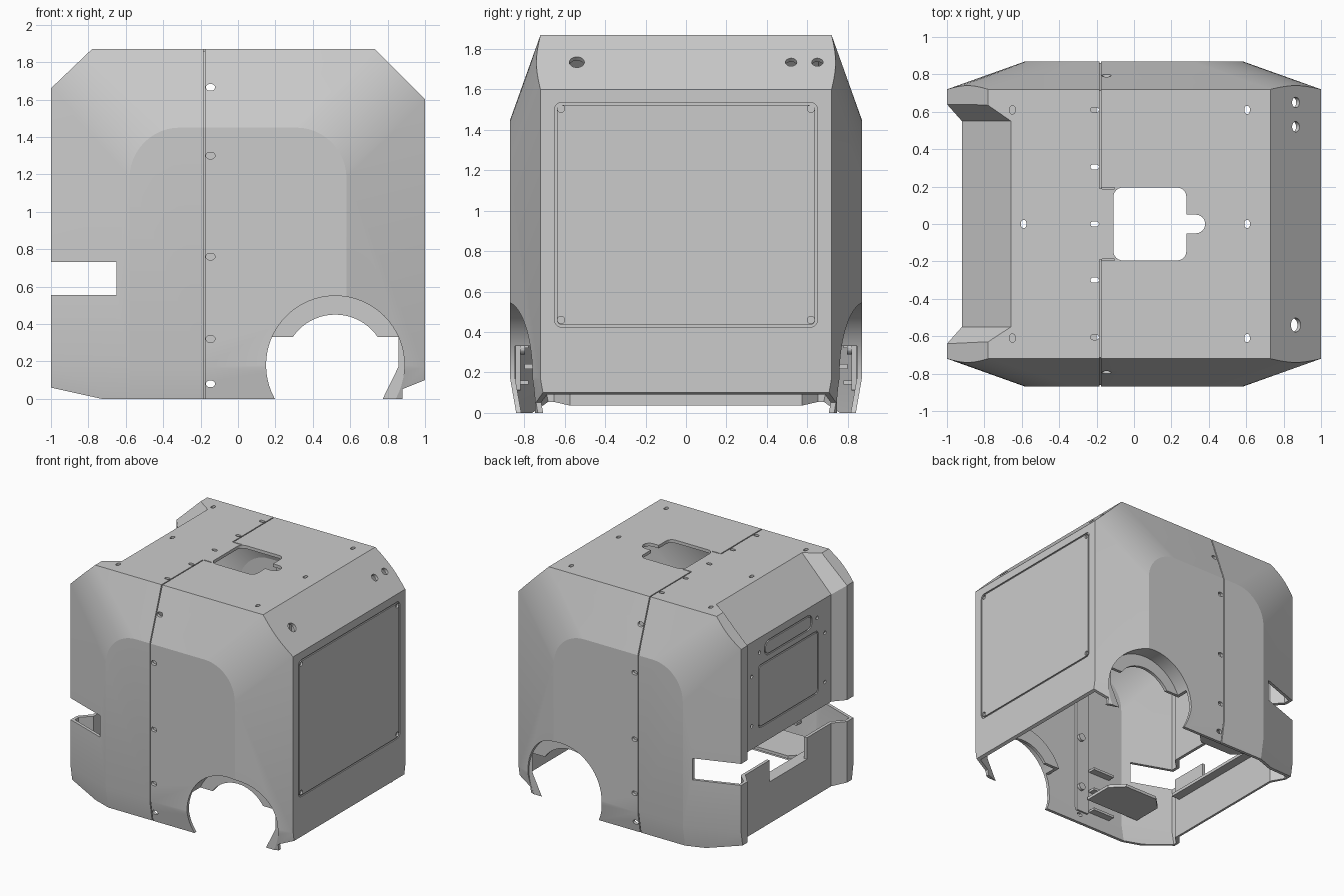
import bpy, bmesh, math
from mathutils import Vector as V

if "Cube" in bpy.data.objects:
    bpy.data.objects.remove(bpy.data.objects["Cube"])

X, Y, Z = V((1, 0, 0)), V((0, 1, 0)), V((0, 0, 1))
T = 0.025  # shell thickness


def loft(bm, rings, closed=False):
    """Skin a list of rings; cap the ends, or join last to first when closed."""
    vs = [[bm.verts.new(p) for p in r] for r in rings]
    n = len(vs[0])
    pairs = list(zip(vs, vs[1:])) + ([(vs[-1], vs[0])] if closed else [])
    for a, b in pairs:
        for i in range(n):
            j = (i + 1) % n
            bm.faces.new((a[i], a[j], b[j], b[i]))
    if not closed:
        bm.faces.new(vs[0])
        bm.faces.new(vs[-1])


def rrect(w, h, r, seg=6):
    """Rounded rectangle outline from half sizes."""
    return [(sx * (w - r) + r * math.cos(a), sy * (h - r) + r * math.sin(a))
            for k, (sx, sy) in enumerate(((1, 1), (-1, 1), (-1, -1), (1, -1)))
            for a in (math.pi / 2 * (k + i / seg) for i in range(seg + 1))]


def circle(r, n=48):
    return [(r * math.cos(2 * math.pi * i / n), r * math.sin(2 * math.pi * i / n)) for i in range(n)]


def prism(bm, pts, o, u, v, d):
    """Extrude an outline by +-d around origin o in the plane u, v."""
    n, o = u.cross(v).normalized(), V(o)
    loft(bm, [[o + u * a + v * b + n * s for a, b in pts] for s in (-d, d)])


def groove(bm, w, h, r, o, u, v, d, g=0.006):
    """Thin rectangular frame used to score panel lines."""
    n, o = u.cross(v).normalized(), V(o)
    loft(bm, [[o + u * a + v * b + n * s for a, b in rrect(w + e, h + e, r + e)]
              for e, s in ((g, -d), (g, d), (-g, d), (-g, -d))], True)


def box(bm, x0, x1, y0, y1, z0, z1):
    loft(bm, [[(x0, y0, z), (x1, y0, z), (x1, y1, z), (x0, y1, z)] for z in (z0, z1)])


def make(name, build):
    bm = bmesh.new()
    build(bm)
    bmesh.ops.recalc_face_normals(bm, faces=bm.faces)
    me = bpy.data.meshes.new(name)
    bm.to_mesh(me)
    bm.free()
    ob = bpy.data.objects.new(name, me)
    bpy.context.collection.objects.link(ob)
    return ob


def cut(ob, cutter):
    m = ob.modifiers.new("cut", 'BOOLEAN')
    m.object, m.operation, m.solver = cutter, 'DIFFERENCE', 'EXACT'
    bpy.context.view_layer.objects.active = ob
    bpy.ops.object.modifier_apply(modifier=m.name)
    bpy.data.objects.remove(cutter)


def body(t, zb):
    """Closed body volume inset by t: flat rounded side fields blended to a chamfered rim."""
    def build(bm):
        R, n, c = 0.27, 12, 0.41 * t
        flat, rim = [(0.58, 0.17, 0)], [(1 - t, 0.17, 0)]
        ends = (((1 - t, 1.6 - c), (0.73 - c, 1.87 - t)), ((-0.78 + c, 1.87 - t), (-1 + t, 1.66 - c)))
        for k, (p, q) in enumerate(ends):
            for i in range(n + 1):
                s = i / n
                a = math.pi / 2 * (k + s)
                flat.append(((0.31, -0.31)[k] + R * math.cos(a), 1.18 + R * math.sin(a), 0))
                rim.append((p[0] + (q[0] - p[0]) * s, p[1] + (q[1] - p[1]) * s, 0.02 * math.sin(math.pi * s)))
        flat.append((-0.58, 0.17, 0))
        rim.append((-1 + t, 0.17, 0))
        row = lambda pts, y, s: [bm.verts.new((x, s * (y + e), z)) for x, z, e in pts]
        A, B = {}, {}
        for s in (1, -1):
            A[s], B[s] = row(flat, 0.87 - t, s), row(rim, 0.72 - 0.7 * t, s)
            bm.faces.new(A[s])
        for a, b in ((A[1], B[1]), (B[1], B[-1]), (B[-1], A[-1])):
            for i in range(len(a) - 1):
                bm.faces.new((a[i], a[i + 1], b[i + 1], b[i]))
        # tucked-in skirt
        top = [A[1][0], A[1][-1], B[1][-1], B[-1][-1], A[-1][-1], A[-1][0], B[-1][0], B[1][0]]
        k = 0.03 * (0.17 - zb) / 0.17
        low = [bm.verts.new((v.co.x, v.co.y - math.copysign(k, v.co.y), zb)) for v in top]
        for i in range(8):
            j = (i + 1) % 8
            bm.faces.new((top[i], top[j], low[j], low[i]))
        bm.faces.new(low)
    return build


def recess(t):
    """Rear recess volume with splayed side walls."""
    def build(bm):
        rings = []
        for fx, ox, fz, oz in ((-0.92, -1.08, -0.2, -0.2), (-0.92, -1.08, 1.6, 1.72), (-0.58, -0.84, 1.95, 1.95)):
            fz, yf, yo = fz - (0.41 * t if fz == 1.6 else 0), 0.55 + t, 0.73 + t
            fx += t if fz < 1.9 else 1.41 * t
            rings.append([(fx, -yf, fz), (fx, yf, fz), (ox, yo, oz), (ox, -yo, oz)])
        loft(bm, rings)
    return build


# hollow shell, leaving solid blocks for the wheel wells
shell = make("body_shell", body(0, 0))
cut(shell, make("recess_cut", recess(0)))
hollow = make("hollow_cut", body(T, -0.1))
cut(hollow, make("recess_inner", recess(T)))


def wells(bm):
    a0 = math.asin(0.15 / 0.395)
    arc = [(0.395 * math.cos(a), 0.395 * math.sin(a))
           for a in (a0 + (math.pi - 2 * a0) * i / 32 for i in range(33))]
    for s in (1, -1):
        prism(bm, arc, (0.52, s * 0.92, 0.18), X, Z, 0.2)


cut(hollow, make("well_block", wells))
cut(shell, hollow)


# wheel arches, then the smaller inner openings
def arches(bm):
    for s in (1, -1):
        prism(bm, circle(0.37, 64), (0.52, s * 0.945, 0.18), X, Z, 0.2)


cut(shell, make("arch_cut", arches))
cut(shell, make("arch_inner_cut", lambda bm: prism(bm, circle(0.275, 64), (0.52, 0, 0.175), X, Z, 1.2)))


# rear slot, rear dip and sloped lower edges
cut(shell, make("slot_cut", lambda bm: box(bm, -1.2, -0.65, -1, 1, 0.555, 0.73)))
cut(shell, make("dip_cut", lambda bm: box(bm, -1.2, -0.8, -0.24, 0.24, 0.38, 0.6)))


def edges(bm):
    prism(bm, [(-1.2, 0.104), (-0.73, 0), (-0.73, -0.2), (-1.2, -0.2)], (0, 0, 0), X, Z, 1.2)
    prism(bm, [(0.88, 0.052), (1.1, 0.14), (1.1, -0.2), (0.88, -0.2)], (0, 0, 0), X, Z, 1.2)


cut(shell, make("edge_cut", edges))


# seam between front and rear halves
def seam_slab(bm):
    for s in (1, -1):
        y0, y1 = sorted((s * 0.19, s * 1.0))
        box(bm, -0.184, -0.176, y0, y1, -0.2, 2)


seam = make("seam_cut", seam_slab)
cut(seam, make("seam_core", body(0.01, -0.3)))
cut(shell, seam)


# handle opening in the top
cut(shell, make("handle_cut", lambda bm: prism(bm, rrect(0.195, 0.195, 0.05), (0.085, 0, 1.87), X, Y, 0.1)))
cut(shell, make("handle_tab_cut", lambda bm: prism(bm, rrect(0.09, 0.05, 0.049), (0.29, 0, 1.87), X, Y, 0.1)))


# screw holes, lamp holes and panel lines
def details(bm):
    for x, ys in ((-0.65, (-0.61, 0.61)), (-0.59, (0,)), (0.605, (-0.61, 0, 0.61))):
        for y in ys:
            prism(bm, rrect(0.014, 0.022, 0.0135), (x, y, 1.87), X, Y, 0.08)
    for y in (-0.605, -0.3, 0, 0.305, 0.61):
        prism(bm, rrect(0.022, 0.014, 0.0135), (-0.21, y, 1.87), X, Y, 0.08)
    for s in (1, -1):
        box(bm, -0.172, -0.105, s * 0.19 - 0.004, s * 0.19 + 0.004, 1.86, 1.9)
        for z in (0.08, 0.32, 0.76, 1.3, 1.665):
            prism(bm, rrect(0.024, 0.017, 0.0165), (-0.147, s * 0.83, z), X, Z, 0.1)
    for y, r in ((-0.54, 0.037), (0.52, 0.028), (0.65, 0.028)):
        prism(bm, circle(r, 32), (0.865, y, 1.735), Y, V((1, 0, -1)).normalized(), 0.08)
    groove(bm, 0.645, 0.55, 0.03, (1, 0, 0.98), Y, Z, 0.01)
    groove(bm, 0.3, 0.055, 0.05, (-0.92, 0, 1.48), Y, Z, 0.01)
    groove(bm, 0.38, 0.25, 0.03, (-0.92, 0, 1.12), Y, Z, 0.01)
    for sy in (1, -1):
        for z in (0.46, 1.505):
            prism(bm, circle(0.018, 24), (1, sy * 0.618, z), Y, Z, 0.014)
        for z in (0.92, 1.32):
            prism(bm, circle(0.014, 24), (-0.92, sy * 0.47, z), Y, Z, 0.014)
        prism(bm, circle(0.014, 24), (-0.92, sy * 0.37, 1.48), Y, Z, 0.014)


cut(shell, make("detail_cut", details))

# interior parts, mirrored left and right
for side, s in (("left", -1), ("right", 1)):
    def flange(bm):
        prism(bm, rrect(0.06, 0.66, 0.01), (-0.17, s * 0.832, 0.77), X, Z, 0.012)
        for z in (0.32, 0.76, 1.3):
            prism(bm, circle(0.03, 24), (-0.147, s * 0.81, z), X, Z, 0.014)

    def tabs(bm):
        for z in (0.14, 0.32, 0.5):
            y0, y1 = sorted((s * 0.78, s * 0.84))
            box(bm, -0.45, -0.25, y0, y1, z, z + 0.02)

    make("seam_flange_" + side, flange)
    make("stiffener_tabs_" + side, tabs)
    make("side_tray_" + side, lambda bm: prism(
        bm, [(-0.7, 0.8 * s), (-0.7, 0.55 * s), (-0.6, 0.45 * s), (-0.3, 0.45 * s), (-0.2, 0.55 * s), (-0.2, 0.8 * s)],
        (0, 0, 0.23), X, Y, 0.012))
make("rear_ledge", lambda bm: box(bm, -0.91, -0.82, -0.52, 0.52, 0.355, 0.38))

# crisp edges, smooth curves
for ob in bpy.context.scene.objects:
    ob.select_set(True)
bpy.context.view_layer.objects.active = shell
bpy.ops.object.shade_smooth_by_angle(angle=math.radians(12))
